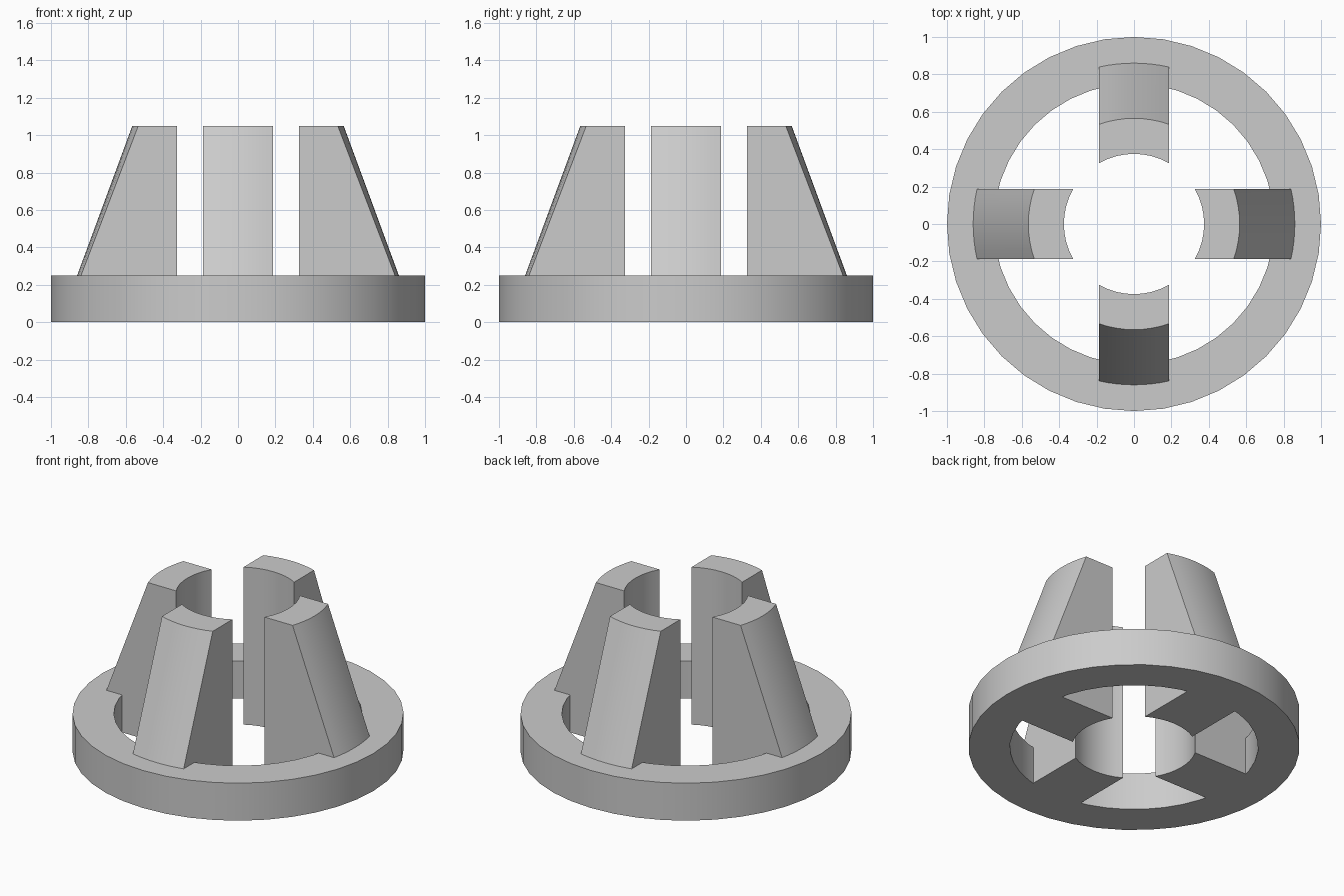
import bpy, bmesh, math

if "Cube" in bpy.data.objects:
    bpy.data.objects.remove(bpy.data.objects["Cube"])

GREY = (0.6, 0.6, 0.6, 1)
grey = bpy.data.materials.new("plain grey")
grey.use_nodes = True
grey.diffuse_color = GREY
grey.node_tree.nodes["Principled BSDF"].inputs["Base Color"].default_value = GREY

RING_OUTER, RING_INNER, RING_TOP = 1.0, 0.75, 0.25
BORE, HALF_WIDTH, FIN_TOP = 0.375, 0.187, 1.05
SIDES, STEPS = 40, 8


def loft(name, loops, closed, turn=0):
    """Skin equal vertex loops; join last to first, or cap both ends."""
    bm = bmesh.new()
    rows = [[bm.verts.new(p) for p in loop] for loop in loops]
    n = len(rows[0])
    pairs = list(zip(rows, rows[1:])) + ([(rows[-1], rows[0])] if closed else [])
    for a, b in pairs:
        for i in range(n):
            j = (i + 1) % n
            bm.faces.new((a[i], a[j], b[j], b[i]))
    if not closed:
        bm.faces.new(rows[0])
        bm.faces.new(rows[-1])
    bmesh.ops.recalc_face_normals(bm, faces=bm.faces)
    mesh = bpy.data.meshes.new(name)
    bm.to_mesh(mesh)
    bm.free()
    mesh.materials.append(grey)
    obj = bpy.data.objects.new(name, mesh)
    obj.rotation_euler.z = turn
    bpy.context.collection.objects.link(obj)
    bpy.ops.object.select_all(action="DESELECT")
    obj.select_set(True)
    bpy.context.view_layer.objects.active = obj
    bpy.ops.object.shade_smooth_by_angle(angle=math.radians(25))
    return obj


def circle(r, z):
    angles = [2 * math.pi * i / SIDES for i in range(SIDES)]
    return [(r * math.cos(a), r * math.sin(a), z) for a in angles]


def fin_section(r, z):
    """Slab section between the round bore and an outer arc of radius r."""
    ys = [HALF_WIDTH * (2 * i / STEPS - 1) for i in range(STEPS + 1)]
    outer = [(math.sqrt(r * r - y * y), y, z) for y in ys]
    inner = [(math.sqrt(BORE * BORE - y * y), y, z) for y in reversed(ys)]
    return outer + inner


# Base ring
loft("base_ring", [circle(RING_OUTER, 0), circle(RING_OUTER, RING_TOP),
                   circle(RING_INNER, RING_TOP), circle(RING_INNER, 0)], True)

# Four tapered fins, each resting on the ring and reaching down inside it
fin_levels = [(RING_INNER, 0), (RING_INNER, RING_TOP), (0.86, RING_TOP), (0.565, FIN_TOP)]
for k, side in enumerate(("left", "back", "right", "front")):
    loft(side + "_fin", [fin_section(r, z) for r, z in fin_levels], False, k * math.pi / 2)
